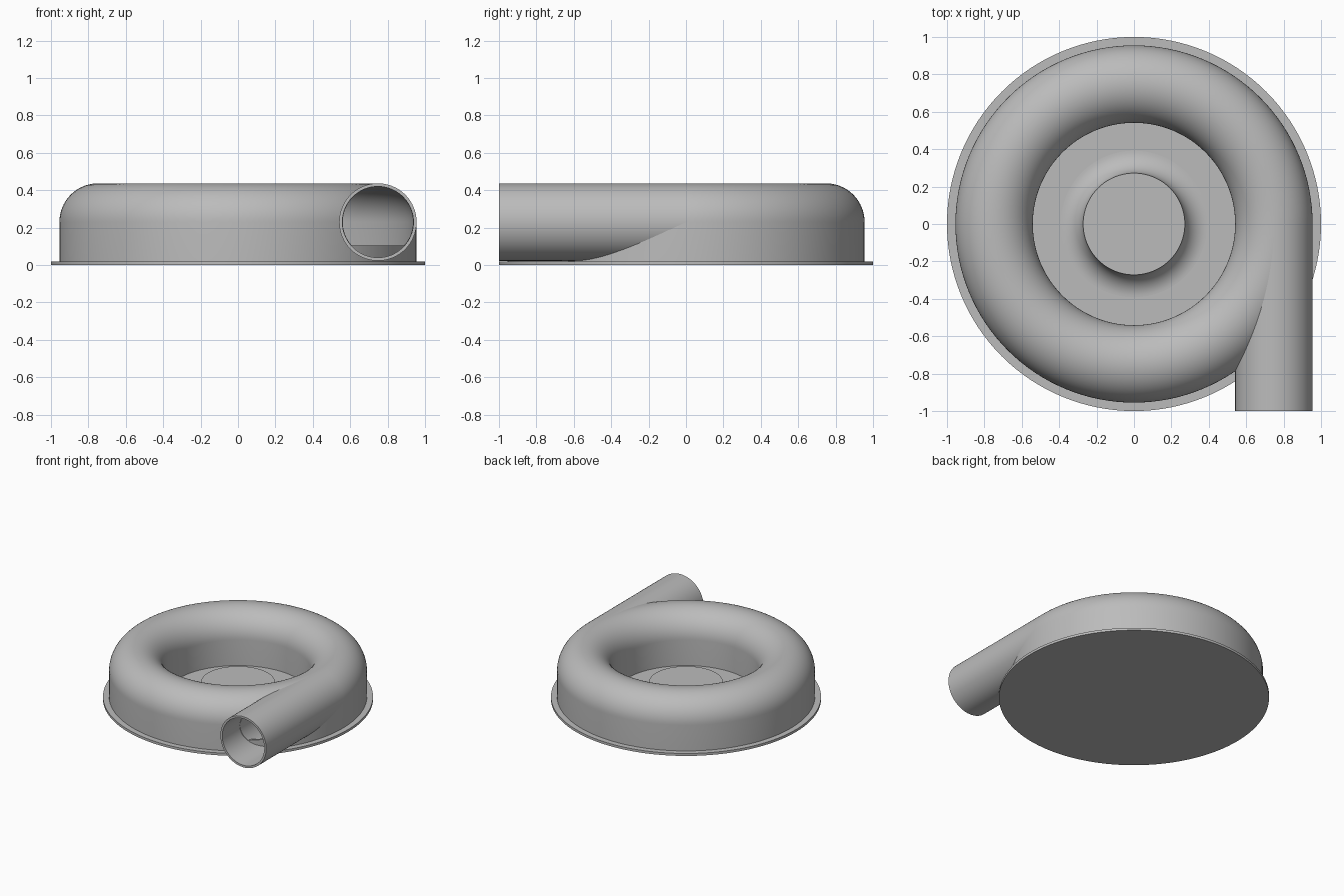
import bpy, bmesh, math
from mathutils import Matrix, Vector

cube = bpy.data.objects.get("Cube")
if cube:
    bpy.data.objects.remove(cube, do_unlink=True)

grey = bpy.data.materials.new("plain_grey")
grey.use_nodes = True
colour = (0.5, 0.5, 0.5, 1)
grey.diffuse_color = colour
grey.node_tree.nodes["Principled BSDF"].inputs["Base Color"].default_value = colour

RING, TUBE, MID_Z, WALL, BASE = 0.748, 0.207, 0.23, 0.017, 0.02


def finish(bm, name):
    bmesh.ops.remove_doubles(bm, verts=bm.verts, dist=1e-5)
    bmesh.ops.recalc_face_normals(bm, faces=bm.faces)
    mesh = bpy.data.meshes.new(name)
    bm.to_mesh(mesh)
    bm.free()
    mesh.materials.append(grey)
    ob = bpy.data.objects.new(name, mesh)
    bpy.context.collection.objects.link(ob)
    return ob


def smooth(ob):
    bpy.ops.object.select_all(action='DESELECT')
    ob.select_set(True)
    bpy.context.view_layer.objects.active = ob
    bpy.ops.object.shade_smooth_by_angle(angle=math.radians(35))


def lathe(name, profile, closed=False, steps=128):
    """Revolve (radius, height) points around the z axis."""
    bm = bmesh.new()
    vs = [bm.verts.new((r, 0, z)) for r, z in profile]
    edges = [bm.edges.new(p) for p in zip(vs, vs[1:])]
    if closed:
        edges.append(bm.edges.new((vs[-1], vs[0])))
    bmesh.ops.spin(bm, geom=vs + edges, cent=(0, 0, 0), axis=(0, 0, 1),
                   angle=2 * math.pi, steps=steps, use_merge=True)
    return finish(bm, name)


def arch(radius, n=32):
    """Half-round section with straight legs down to the base plate."""
    pts = [(RING + radius * math.cos(math.pi * i / n),
            MID_Z + radius * math.sin(math.pi * i / n)) for i in range(n + 1)]
    return [(RING + radius, BASE)] + pts + [(RING - radius, BASE)]


# Base plate
smooth(lathe("base_plate", [(0, 0), (1, 0), (1, BASE), (0, BASE)]))

# Central hub with a concave flare
FLARE, HUB = 0.12, 0.272
flare = [(HUB + FLARE * (1 - math.cos(a)), BASE + FLARE * (1 - math.sin(a)))
         for a in (math.pi / 2 * i / 16 for i in range(17))]
smooth(lathe("hub", [(0, BASE + FLARE)] + flare))

# Ring-shaped hollow housing
housing = lathe("housing", arch(TUBE) + arch(TUBE - WALL)[::-1], closed=True)

# Cutter that opens the housing into the outlet, leaving a low sill
bm = bmesh.new()
bmesh.ops.create_cone(bm, cap_ends=True, segments=64, radius1=TUBE - WALL - 0.002,
                      radius2=TUBE - WALL - 0.002, depth=1.1,
                      matrix=Matrix.Translation((RING, -0.57, MID_Z))
                      @ Matrix.Rotation(math.pi / 2, 4, 'X'))
cut = bmesh.ops.bisect_plane(bm, geom=bm.verts[:] + bm.edges[:] + bm.faces[:],
                             plane_co=Vector((0, 0, 0.105)), plane_no=(0, 0, 1),
                             clear_inner=True)
bmesh.ops.holes_fill(bm, edges=[e for e in bm.edges if e.is_boundary])
cutter = finish(bm, "outlet_cutter")
cutter.hide_render = True

mod = housing.modifiers.new("outlet_opening", 'BOOLEAN')
mod.operation = 'DIFFERENCE'
mod.solver = 'EXACT'
mod.object = cutter
bpy.context.view_layer.objects.active = housing
bpy.ops.object.modifier_apply(modifier=mod.name)
bpy.data.objects.remove(cutter, do_unlink=True)
smooth(housing)

# Straight outlet pipe, tangent to the ring
pipe = lathe("outlet_pipe", [(TUBE, 0), (TUBE, 1), (TUBE - WALL, 1), (TUBE - WALL, 0)],
             closed=True, steps=64)
pipe.data.transform(Matrix.Translation((RING, 0, MID_Z)) @ Matrix.Rotation(math.pi / 2, 4, 'X'))
smooth(pipe)
